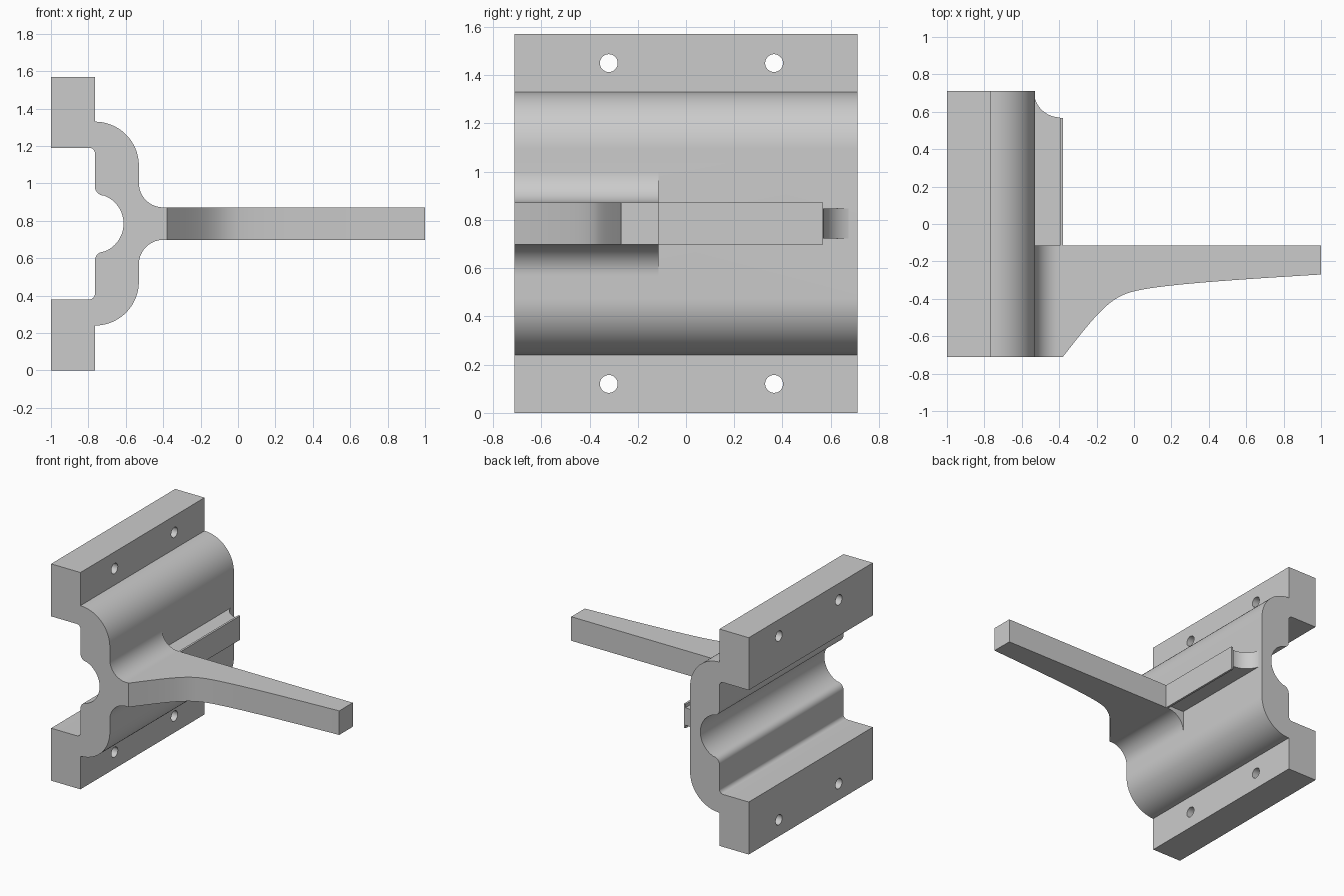
import bpy
import bmesh
from math import sin, cos, radians
from mathutils import Vector
from mathutils.geometry import interpolate_bezier

if "Cube" in bpy.data.objects:
    bpy.data.objects.remove(bpy.data.objects["Cube"], do_unlink=True)

MID = 0.785          # height of the mirror plane
FRONT, BACK = -0.71, 0.71
STEP = -0.115        # where the lever ends and the rib begins
HALF = 0.087         # half thickness of lever and rib

grey = bpy.data.materials.new("plain grey")
grey.use_nodes = True
colour = (0.6, 0.6, 0.6, 1)
grey.diffuse_color = colour
grey.node_tree.nodes["Principled BSDF"].inputs["Base Color"].default_value = colour


def arc(cx, cy, r, start, end, n=20):
    angles = [radians(start + (end - start) * i / n) for i in range(n + 1)]
    return [(cx + r * cos(a), cy + r * sin(a)) for a in angles]


def mirrored(half):
    """Close a half profile (x, height above MID) with its mirror image."""
    return half + [(x, -h) for x, h in reversed(half) if abs(h) > 1e-6]


def prism(name, outline, start, end, axis):
    """Extrude an outline along y (outline is x, height) or z (outline is x, y)."""
    def place(p, t):
        return (p[0], t, MID + p[1]) if axis == "y" else (p[0], p[1], MID + t)
    bm = bmesh.new()
    face = bm.faces.new([bm.verts.new(place(p, start)) for p in outline])
    moved = bmesh.ops.extrude_face_region(bm, geom=[face])["geom"]
    shift = Vector((0, end - start, 0) if axis == "y" else (0, 0, end - start))
    bmesh.ops.translate(bm, vec=shift, verts=[v for v in moved if isinstance(v, bmesh.types.BMVert)])
    bmesh.ops.recalc_face_normals(bm, faces=bm.faces)
    mesh = bpy.data.meshes.new(name)
    bm.to_mesh(mesh)
    bm.free()
    mesh.materials.append(grey)
    obj = bpy.data.objects.new(name, mesh)
    bpy.context.collection.objects.link(obj)
    return obj


def combine(target, other, operation):
    mod = target.modifiers.new("combine", "BOOLEAN")
    mod.operation, mod.object, mod.solver = operation, other, "EXACT"
    bpy.context.view_layer.objects.active = target
    bpy.ops.object.modifier_apply(modifier=mod.name)
    bpy.data.objects.remove(other, do_unlink=True)


# Clamp body: flanges, domed shell and inner channel
half = arc(-0.772, 0, 0.16, 0, 69)
half += arc(-0.717, 0.198, 0.048, 270, 180, 10)
half += arc(-0.795, 0.375, 0.03, 0, 90, 10)
half += [(-1, 0.405), (-1, MID), (-0.765, MID)]
half += arc(-0.765, 0.31, 0.235, 90, 0, 28)
body = prism("clamp_body", mirrored(half), FRONT, BACK, "y")

# Flared root that blends the shell into the lever
root_half = [(-0.38, HALF)] + arc(-0.4, HALF + 0.13, 0.13, 270, 180) + [(-0.58, HALF + 0.13)]
root = prism("lever_root", mirrored(root_half), FRONT, STEP, "y")
combine(body, root, "UNION")

# Bolt holes through both flanges
for y in (-0.32, 0.365):
    for h in (-0.665, 0.665):
        bpy.ops.mesh.primitive_cylinder_add(vertices=32, radius=0.037, depth=0.6,
                                            location=(-0.88, y, MID + h), rotation=(0, radians(90), 0))
        combine(body, bpy.context.object, "DIFFERENCE")

# Lever arm with a curved taper
lower = interpolate_bezier(Vector((-0.38, FRONT)), Vector((-0.2, -0.48)),
                           Vector((-0.13, -0.39)), Vector((0, -0.36)), 20)
outer = interpolate_bezier(Vector((0, -0.36)), Vector((0.14, -0.325)),
                           Vector((0.5, -0.3)), Vector((1, -0.27)), 20)
edge = [(p.x, p.y) for p in lower + outer[1:]]
lever = prism("lever_arm", edge + [(1, STEP), (-0.38, STEP)], -HALF, HALF, "z")

# Rib behind the lever: narrow web with a concave end, capped by a wider strip
web_outline = [(-0.395, STEP)] + arc(-0.395, BACK, 0.14, 270, 180) + [(-0.535, STEP)]
web = prism("rib_web", web_outline, -0.063, 0.063, "z")
cap_outline = [(-0.395, STEP), (-0.38, STEP), (-0.38, 0.567), (-0.395, 0.567)]
cap = prism("rib_cap", cap_outline, -HALF, HALF, "z")

# Smooth the curves, keep the edges crisp
for obj in (body, lever, web, cap):
    bpy.ops.object.select_all(action="DESELECT")
    obj.select_set(True)
    bpy.context.view_layer.objects.active = obj
    bpy.ops.object.shade_smooth_by_angle(angle=radians(30))
